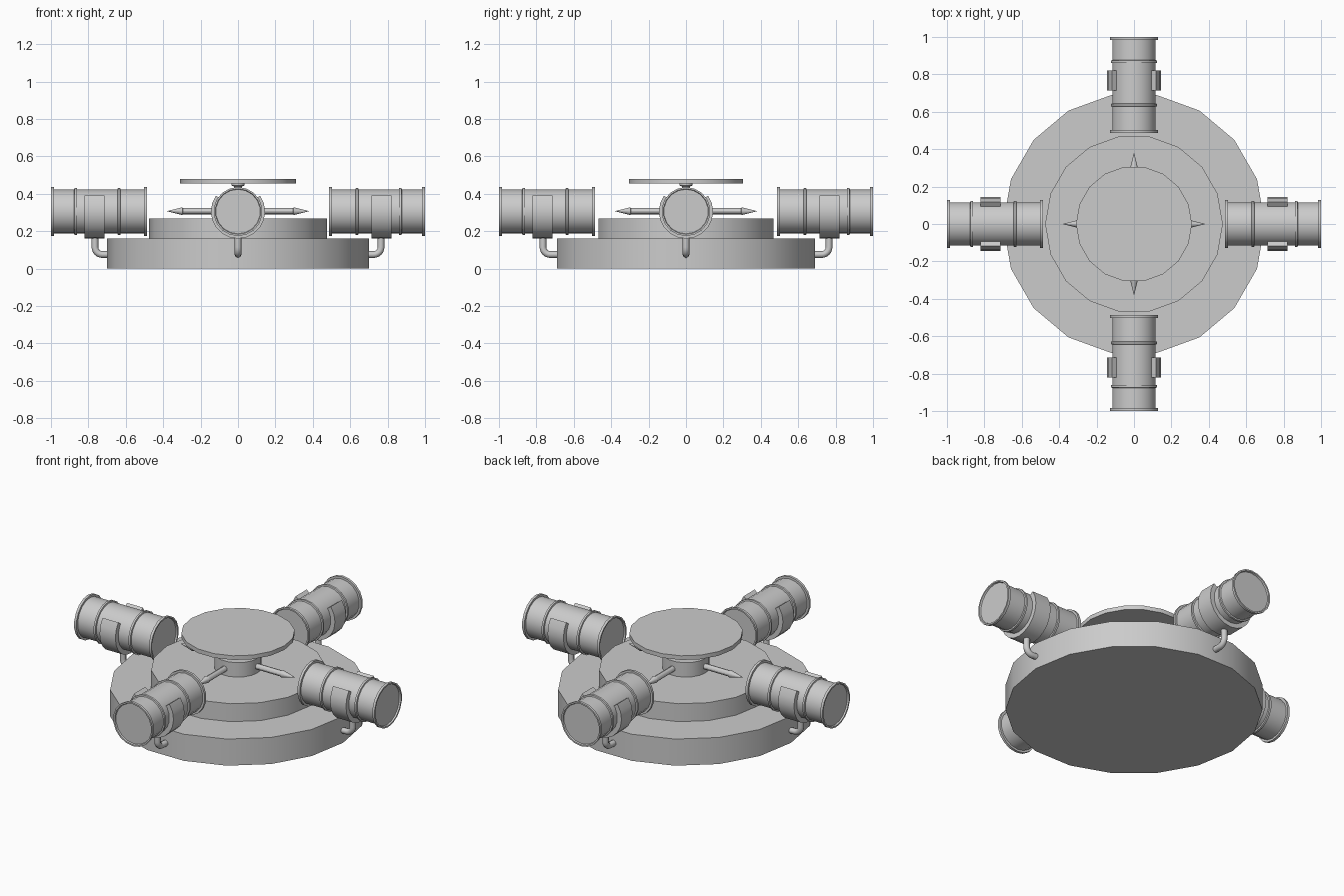
import bpy, bmesh, math
from math import sin, cos, pi, radians

if "Cube" in bpy.data.objects:
    bpy.data.objects.remove(bpy.data.objects["Cube"])

SIDES = 18


def finish(name, bm, turn=0.0, angle=30):
    bmesh.ops.remove_doubles(bm, verts=bm.verts, dist=1e-5)
    bmesh.ops.recalc_face_normals(bm, faces=bm.faces)
    me = bpy.data.meshes.new(name)
    bm.to_mesh(me)
    bm.free()
    ob = bpy.data.objects.new(name, me)
    bpy.context.collection.objects.link(ob)
    ob.rotation_euler.z = turn
    bpy.ops.object.select_all(action='DESELECT')
    ob.select_set(True)
    bpy.context.view_layer.objects.active = ob
    bpy.ops.object.shade_smooth_by_angle(angle=radians(angle))
    return ob


def lathe(name, profile, axis='Z', height=0.0, turn=0.0, sides=SIDES):
    """Revolve (radius, distance) points about the z axis or an x axis line at a height."""
    bm = bmesh.new()
    rings = []
    for r, d in profile:
        ring = []
        for i in range(sides):
            a = 2 * pi * i / sides
            p = (r * cos(a), r * sin(a), d) if axis == 'Z' else (d, r * sin(a), height + r * cos(a))
            ring.append(bm.verts.new(p))
        rings.append(ring)
    for lo, hi in zip(rings, rings[1:]):
        for i in range(sides):
            j = (i + 1) % sides
            bm.faces.new((lo[i], lo[j], hi[j], hi[i]))
    bm.faces.new(rings[0])
    bm.faces.new(rings[-1])
    return finish(name, bm, turn)


def cradle(name, turn):
    """Curved band that wraps the underside of a barrel."""
    bm = bmesh.new()
    sections, steps = [], 14
    for i in range(steps + 1):
        a = radians(36 - 252 * i / steps)
        sections.append([bm.verts.new((x, r * cos(a), 0.305 + r * sin(a)))
                         for x, r in ((0.715, 0.116), (0.82, 0.116), (0.82, 0.145), (0.715, 0.145))])
    for s, t in zip(sections, sections[1:]):
        for i in range(4):
            j = (i + 1) % 4
            bm.faces.new((s[i], s[j], t[j], t[i]))
    bm.faces.new(sections[0])
    bm.faces.new(sections[-1])
    return finish(name, bm, turn)


def pipe(name, turn):
    """Bent support pipe from the base to the cradle."""
    path = [(0.66, 0.075)]
    for i in range(7):
        a = radians(-90 + 15 * i)
        path.append((0.725 + 0.04 * cos(a), 0.115 + 0.04 * sin(a)))
    path.append((0.765, 0.17))
    cu = bpy.data.curves.new(name, 'CURVE')
    cu.dimensions = '3D'
    cu.bevel_depth = 0.018
    cu.bevel_resolution = 2
    cu.use_fill_caps = True
    sp = cu.splines.new('POLY')
    sp.points.add(len(path) - 1)
    for p, (x, z) in zip(sp.points, path):
        p.co = (x, 0, z, 1)
    sp.use_smooth = True
    ob = bpy.data.objects.new(name, cu)
    ob.rotation_euler.z = turn
    bpy.context.collection.objects.link(ob)


# stepped base
lathe("base_disc", [(0.70, 0), (0.70, 0.16)])
lathe("upper_step", [(0.475, 0.155), (0.475, 0.268)])

# hub, neck and top plate
lathe("hub", [(0.13, 0.26), (0.13, 0.355)])
lathe("neck", [(0.022, 0.35), (0.022, 0.44), (0.035, 0.444), (0.035, 0.458)])
lathe("top_plate", [(0.31, 0.455), (0.31, 0.48)])

# barrel profile with end rims, raised bands and slightly recessed ends
B, R, H = 0.118, 0.131, 0.126
barrel = [(0.0, 0.496), (0.119, 0.496), (0.122, 0.487), (R, 0.487), (R, 0.502), (B, 0.502)]
for x in (0.636, 0.868):
    barrel += [(B, x - 0.008), (H, x - 0.006), (H, x + 0.006), (B, x + 0.008)]
barrel += [(B, 0.985), (R, 0.985), (R, 1.0), (0.122, 1.0), (0.119, 0.991), (0.0, 0.991)]
barrel = barrel[1:-1]

# four arms around the hub
for k, side in enumerate(("right", "back", "left", "front")):
    t = k * pi / 2
    lathe("barrel_" + side, barrel, 'X', 0.305, t)
    cradle("cradle_" + side, t)
    pipe("pipe_" + side, t)
    lathe("spike_" + side, [(0.017, 0.1), (0.017, 0.295), (0.021, 0.297), (0.0005, 0.38)],
          'X', 0.307, t, 12)
